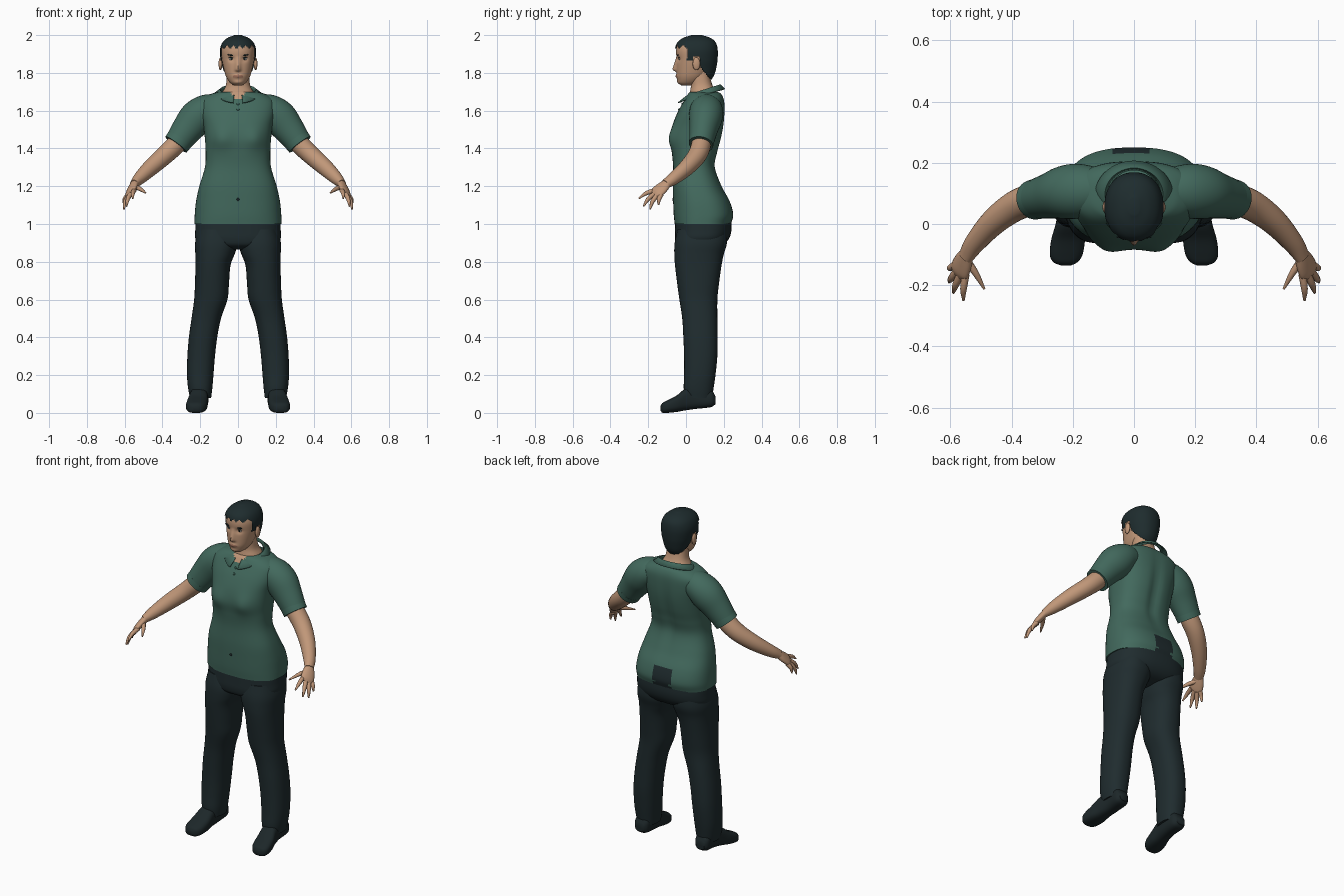
import bpy
import bmesh
from math import sin, cos, pi, exp, copysign, radians
from mathutils import Vector, Matrix

if "Cube" in bpy.data.objects:
    bpy.data.objects.remove(bpy.data.objects["Cube"], do_unlink=True)


def material(name, r, g, b):
    mat = bpy.data.materials.new(name)
    mat.use_nodes = True
    mat.diffuse_color = (r, g, b, 1)
    mat.node_tree.nodes["Principled BSDF"].inputs["Base Color"].default_value = (r, g, b, 1)
    return mat


SKIN = material("skin", .53, .31, .19)
SHIRT = material("green shirt", .055, .142, .11)
TROUSERS = material("dark trousers", .014, .025, .028)
HAIR = material("dark hair", .013, .025, .027)
SHOES = material("dark shoes", .012, .02, .022)
LIPS = material("lips", .36, .17, .11)
WHITE = material("eye white", .5, .45, .4)


def spline(keys, steps):
    """Smooth curve through the key tuples."""
    pts = [Vector(k) for k in keys]
    pts = [pts[0] * 2 - pts[1]] + pts + [pts[-1] * 2 - pts[-2]]
    out = []
    for p, q, r, s in zip(pts, pts[1:], pts[2:], pts[3:]):
        for i in range(steps):
            t = i / steps
            out.append(q + (r - p) * (t / 2) + (p * 2 - q * 5 + r * 4 - s) * (t * t / 2)
                       + (q * 3 - p - r * 3 + s) * (t ** 3 / 2))
    return out + [pts[-2]]


def circle(count, power=2):
    """Unit superellipse."""
    for i in range(count):
        c, s = cos(2 * pi * i / count), sin(2 * pi * i / count)
        yield copysign(abs(c) ** (2 / power), c), copysign(abs(s) ** (2 / power), s)


def finish(name, bm, mats, rule=None, mirror=False, angle=50):
    bmesh.ops.recalc_face_normals(bm, faces=bm.faces)
    for f in bm.faces:
        f.smooth = True
        if rule:
            f.material_index = rule(f.calc_center_median())
    mesh = bpy.data.meshes.new(name)
    bm.to_mesh(mesh)
    bm.free()
    mesh.set_sharp_from_angle(angle=radians(angle))
    for m in mats:
        mesh.materials.append(m)
    ob = bpy.data.objects.new(name, mesh)
    bpy.context.collection.objects.link(ob)
    if mirror:
        ob.modifiers.new("Mirror", "MIRROR")
    return ob


def bridge(rings, shape=None, keep=None):
    """Skin a list of point rings and cap both ends."""
    bm = bmesh.new()
    rows = [[bm.verts.new(shape(p) if shape else p) for p in ring] for ring in rings]
    n = len(rows[0])
    for a, b in zip(rows, rows[1:]):
        for i in range(n):
            j = (i + 1) % n
            bm.faces.new((a[i], a[j], b[j], b[i]))
    bm.faces.new(rows[0])
    bm.faces.new(rows[-1])
    if keep:
        drop = [f for f in bm.faces if not keep(f.calc_center_median())]
        bmesh.ops.delete(bm, geom=drop, context="FACES")
    return bm


def loft(name, keys, mats, axis="z", power=2.3, count=48, steps=5,
         shape=None, keep=None, **kw):
    """Sections (level, low a, high a, low b, high b) stacked along z or y."""
    rings = []
    for t, a0, a1, b0, b1 in spline(keys, steps):
        ring = []
        for c, s in circle(count, power):
            a, b = (a0 + a1 + c * (a1 - a0)) / 2, (b0 + b1 + s * (b1 - b0)) / 2
            ring.append(Vector((a, b, t) if axis == "z" else (a, t, b)))
        rings.append(ring)
    return finish(name, bridge(rings, shape, keep), mats, **kw)


def body_loft(name, keys, mats, **kw):
    """Centred sections (z, half width, front, back)."""
    return loft(name, [(z, -w, w, f, b) for z, w, f, b in keys], mats, **kw)


def tube(name, keys, side, mat, count=24, steps=5):
    """Mirrored limb along (x, y, z, radius along side, other radius)."""
    pts = spline(keys, steps)
    pos = [Vector(p[:3]) for p in pts]
    rings = []
    for i, p in enumerate(pts):
        d = (pos[min(i + 1, len(pos) - 1)] - pos[max(i - 1, 0)]).normalized()
        u = Vector(side)
        u = (u - d * u.dot(d)).normalized()
        v = d.cross(u)
        rings.append([pos[i] + u * (c * p[3]) + v * (s * p[4]) for c, s in circle(count)])
    return finish(name, bridge(rings), [mat], mirror=True)


def bump(v, centre, width):
    return exp(-((v - centre) / width) ** 2)


def clamp(v):
    return max(0, min(1, v))


# Shirt body, with bust, spine groove, open neck and the gap in the back hem
def torso_shape(p):
    if p.y < .04:
        p.y -= .016 * bump(abs(p.x), .09, .05) * bump(p.z, 1.45, .06)
    else:
        p.y -= .014 * bump(p.x, 0, .03) * bump(p.z, 1.42, .18)
    return p


def torso_colour(c):
    if c.y < .06 and c.z > 1.65 and abs(c.x) < (c.z - 1.645) * .8:
        return 1
    ragged = .01 * sin(c.z * 90)
    return 2 if c.y > .1 and c.z < 1.125 and abs(c.x + .01) < .06 + ragged else 0


torso = body_loft("shirt_body", [
    (1.0, .23, -.06, .238), (1.05, .229, -.065, .25), (1.12, .222, -.068, .232),
    (1.2, .205, -.07, .19), (1.3, .175, -.068, .155), (1.38, .171, -.075, .168),
    (1.45, .175, -.083, .187), (1.52, .183, -.072, .2), (1.59, .198, -.045, .205),
    (1.65, .195, -.012, .203), (1.685, .15, .008, .19), (1.7, .1, .02, .17)],
    [SHIRT, SKIN, TROUSERS], power=2.5, count=80, steps=7,
    shape=torso_shape, rule=torso_colour)

# Sleeves with a turned hem
tube("sleeves", [(.1, .11, 1.62, .07, .07), (.17, .108, 1.6, .088, .085),
                 (.22, .104, 1.56, .088, .093), (.27, .093, 1.5, .075, .082),
                 (.325, .08, 1.425, .063, .068)], (0, 1, 0), SHIRT, count=36)
tube("sleeve_hems", [(.308, .084, 1.448, .067, .072), (.328, .079, 1.421, .065, .07)],
     (0, 1, 0), SHIRT, count=36, steps=1)

# Folded collar, open at the front
bm = bmesh.new()
rows = []
for rx, ry, drop in ((.084, .08, .018), (.095, .088, 0), (.128, .112, .024)):
    row = []
    for i in range(41):
        t = .2 + (2 * pi - .4) * i / 40
        front = max(0, cos(t)) if drop > .02 else 0
        row.append(bm.verts.new((sin(t) * rx, .095 - cos(t) * (ry + .03 * front),
                                 1.712 - .028 * cos(t) - drop - .018 * front ** 3)))
    rows.append(row)
for a, b in zip(rows, rows[1:]):
    for i in range(40):
        bm.faces.new((a[i], a[i + 1], b[i + 1], b[i]))
collar = finish("collar", bm, [SHIRT])
collar.modifiers.new("Solidify", "SOLIDIFY").thickness = .006

# Trousers
body_loft("trouser_seat", [
    (1.04, .222, -.055, .238), (.97, .226, -.058, .241), (.92, .225, -.058, .226),
    (.885, .19, -.045, .19), (.865, .09, 0, .12)], [TROUSERS], power=2.5)
loft("trouser_legs", [
    (.97, .02, .212, -.045, .215), (.9, .003, .227, -.06, .217),
    (.84, .018, .226, -.062, .2), (.78, .04, .225, -.058, .188),
    (.68, .048, .228, -.046, .174), (.6, .056, .232, -.035, .166),
    (.5, .09, .246, -.02, .166), (.4, .11, .26, -.014, .167),
    (.3, .122, .268, -.01, .166), (.2, .13, .27, -.01, .156),
    (.13, .136, .264, -.012, .146), (.08, .142, .254, -.004, .138)],
    [TROUSERS], mirror=True)

# Shoes, toes turned slightly out
loft("shoes", [
    (.155, .175, .23, .045, .09), (.13, .157, .246, .03, .125), (.06, .156, .246, .022, .14),
    (0, .16, .256, .014, .13), (-.05, .16, .27, .005, .092), (-.1, .168, .275, 0, .066),
    (-.125, .185, .263, .001, .052), (-.135, .205, .24, .012, .036)],
    [SHOES], axis="y", power=2.8, count=32, mirror=True)

# Arms and hands
tube("arms", [(.27, .09, 1.49, .05, .05), (.33, .08, 1.42, .052, .052),
              (.39, .058, 1.362, .05, .049), (.46, .005, 1.3, .043, .044),
              (.52, -.062, 1.243, .034, .034), (.55, -.108, 1.212, .027, .022)],
     (0, 1, 0), SKIN)
across = (.035, .04, -.025)
tube("palms", [(.545, -.098, 1.218, .025, .02), (.558, -.125, 1.193, .036, .019),
               (.569, -.152, 1.17, .039, .016), (.573, -.168, 1.157, .03, .009)],
     across, SKIN)
fingers = {
    "index_fingers": ((.55, -.165, 1.178), (.557, -.212, 1.162), (.557, -.25, 1.135)),
    "middle_fingers": ((.565, -.16, 1.165), (.583, -.2, 1.133), (.59, -.225, 1.093)),
    "ring_fingers": ((.576, -.15, 1.155), (.597, -.178, 1.118), (.604, -.19, 1.077)),
    "little_fingers": ((.582, -.132, 1.155), (.6, -.143, 1.13), (.605, -.145, 1.1)),
    "thumbs": ((.55, -.115, 1.2), (.518, -.16, 1.185), (.489, -.212, 1.165)),
}
for name, path in fingers.items():
    radii = (.013, .011, .004)
    tube(name, [(*p, r, r) for p, r in zip(path, radii)], across, SKIN, count=12, steps=4)

# Neck
body_loft("neck", [(1.64, .1, .02, .16), (1.69, .086, .02, .163), (1.73, .066, .026, .142),
                   (1.77, .06, .025, .13), (1.82, .058, .025, .125)], [SKIN])


# Head, with nose, lips, chin and eye sockets
def face_shape(p):
    if p.y < .03:
        nose = clamp((1.888 - p.z) / .065) * clamp((p.z - 1.803) / .013)
        p.y -= .021 * nose * bump(p.x, 0, .014)
        p.y -= .007 * bump(p.z, 1.782, .011) * bump(p.x, 0, .024)
        p.y -= .006 * bump(p.z, 1.748, .012) * bump(p.x, 0, .025)
        p.y += .009 * bump(p.z, 1.874, .014) * bump(abs(p.x), .034, .018)
    return p


def face_colour(c):
    return 1 if c.y < 0 and abs(c.x) < .025 and abs(c.z - 1.782) < .009 - abs(c.x) * .2 else 0


head = body_loft("head", [
    (1.733, .022, -.022, .03), (1.75, .044, -.04, .07), (1.78, .063, -.048, .105),
    (1.82, .075, -.05, .13), (1.87, .085, -.05, .15), (1.92, .088, -.052, .157),
    (1.96, .075, -.04, .147), (1.985, .048, -.008, .118)],
    [SKIN, LIPS], power=2.2, count=96, steps=9, shape=face_shape, rule=face_colour)


# Cropped hair, cut along the hairline
def in_hair(c):
    if c.y < .005:
        line = 1.936 + .007 * sin(c.x * 190)
    elif c.y < .075:
        line = 1.866 + (.02 if c.y > .035 else 0)
    else:
        line = 1.83 - (c.y - .075) * 1.15
    return c.z > line


body_loft("hair", [
    (1.755, .045, .03, .128), (1.79, .07, -.02, .15), (1.83, .083, -.04, .161),
    (1.87, .093, -.056, .167), (1.92, .096, -.059, .168), (1.96, .083, -.047, .158),
    (1.985, .056, -.015, .13), (2.0, .018, .03, .085)],
    [HAIR], power=2.2, count=96, steps=9, keep=in_hair)


def pebble(name, centre, size, mat, tilt=0, mirror=True):
    """Flattened ball used for small details."""
    bm = bmesh.new()
    turn = Matrix.Translation(centre) @ Matrix.Rotation(tilt, 4, "Y")
    bmesh.ops.create_uvsphere(bm, u_segments=20, v_segments=10, radius=1,
                              matrix=turn @ Matrix.Diagonal((*size, 1)))
    return finish(name, bm, [mat], mirror=mirror)


def on_front(ob, x, z):
    hit, place, normal, index = ob.ray_cast((x, -1, z), (0, 1, 0))
    return place if hit else Vector((x, -.05, z))


# Ears, eyes, brows and shirt buttons
bpy.context.view_layer.update()
pebble("ears", (.093, .055, 1.848), (.01, .02, .034), SKIN)
pebble("eye_whites", on_front(head, .035, 1.874), (.014, .003, .006), WHITE)
pebble("irises", on_front(head, .034, 1.874), (.0065, .0045, .006), HAIR)
pebble("eyelids", on_front(head, .035, 1.881), (.016, .004, .0025), HAIR, -.1)
pebble("eyebrows", on_front(head, .037, 1.894), (.021, .004, .004), HAIR, -.12)
for z in (1.635, 1.605, 1.13):
    pebble("shirt_button", on_front(torso, 0, z), (.007, .004, .008),
           TROUSERS if z < 1.2 else SHIRT, mirror=False)
